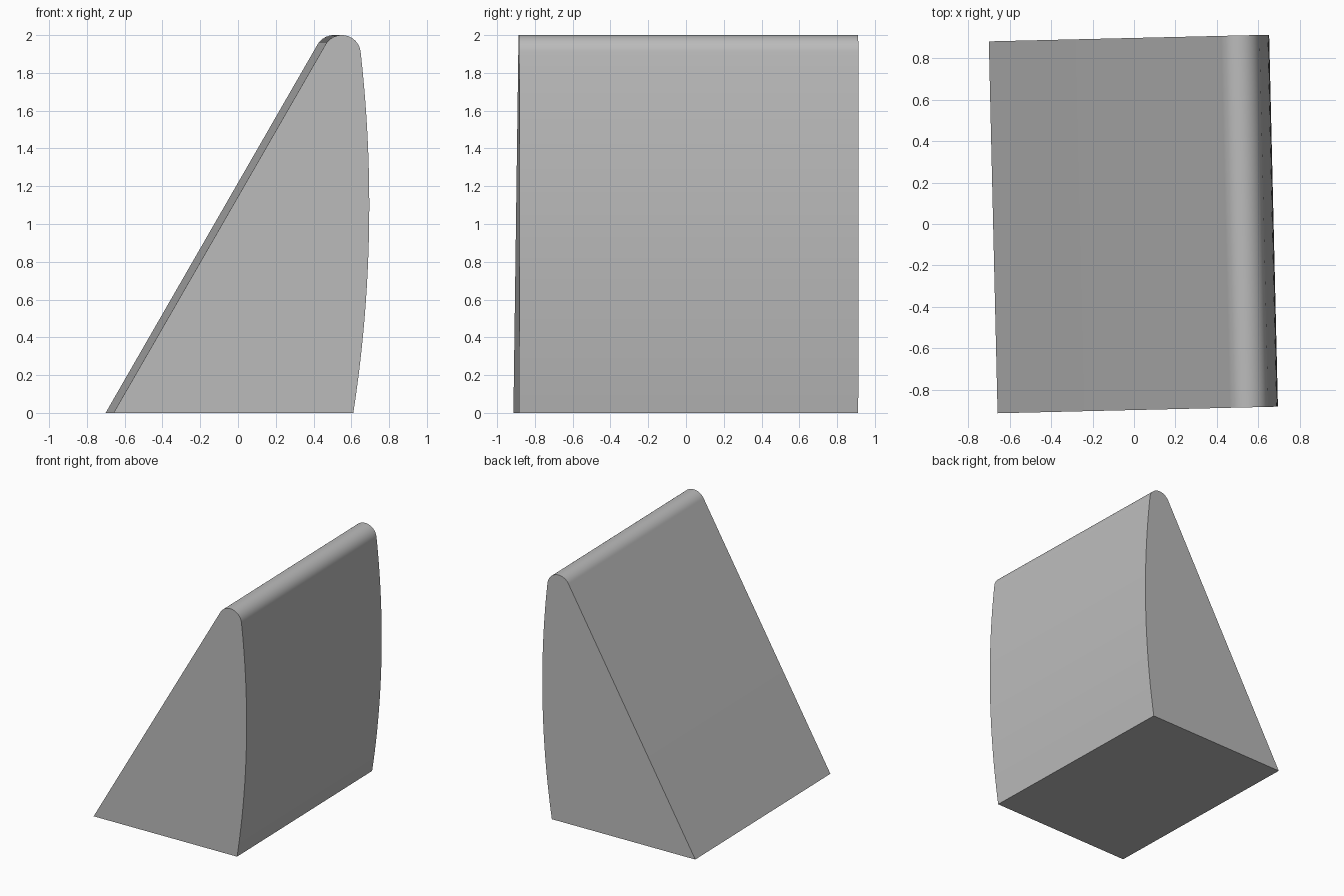
import bpy, bmesh, math
from mathutils import Matrix, Vector

if "Cube" in bpy.data.objects:
    bpy.data.objects.remove(bpy.data.objects["Cube"], do_unlink=True)

HALF_DEPTH = 0.898
TURN = math.radians(1.35)      # slight turn about the vertical
TIP_RADIUS = 0.1
BACK_RADIUS = 7.2
back_centre = Vector((0.674 - BACK_RADIUS, 1.1))

# The tip circle touches the bowed side from inside and reaches the top
rise = 2 - TIP_RADIUS - back_centre.y
lean = math.asin(rise / (BACK_RADIUS - TIP_RADIUS))
tip_centre = Vector((back_centre.x + (BACK_RADIUS - TIP_RADIUS) * math.cos(lean),
                     2 - TIP_RADIUS))


def arc(centre, radius, start, end, steps):
    angles = [start + (end - start) * i / steps for i in range(steps + 1)]
    return [centre + radius * Vector((math.cos(a), math.sin(a))) for a in angles]


# Side profile: sharp toe, bowed side, rounded tip, straight slope
toe = Vector((-0.68, 0))
foot_angle = -math.asin(back_centre.y / BACK_RADIUS)
profile = [toe]
profile += arc(back_centre, BACK_RADIUS, foot_angle, lean, 32)
profile += arc(tip_centre, TIP_RADIUS, lean, math.radians(150), 32)[1:]

# Extrude the profile along the depth
bm = bmesh.new()
face = bm.faces.new([bm.verts.new((p.x, -HALF_DEPTH, p.y)) for p in profile])
extruded = bmesh.ops.extrude_face_region(bm, geom=[face])["geom"]
bmesh.ops.translate(bm, vec=(0, 2 * HALF_DEPTH, 0),
                    verts=[g for g in extruded if isinstance(g, bmesh.types.BMVert)])
bmesh.ops.recalc_face_normals(bm, faces=bm.faces)
bm.transform(Matrix.Rotation(TURN, 4, "Z"))
mesh = bpy.data.meshes.new("wedge_block")
bm.to_mesh(mesh)
bm.free()

wedge = bpy.data.objects.new("wedge_block", mesh)
bpy.context.collection.objects.link(wedge)

# Plain grey
grey = bpy.data.materials.new("plain_grey")
grey.use_nodes = True
colour = (0.5, 0.5, 0.5, 1)
grey.diffuse_color = colour
grey.node_tree.nodes["Principled BSDF"].inputs["Base Color"].default_value = colour
mesh.materials.append(grey)

bpy.context.view_layer.objects.active = wedge
wedge.select_set(True)
bpy.ops.object.shade_smooth_by_angle(angle=math.radians(30))
